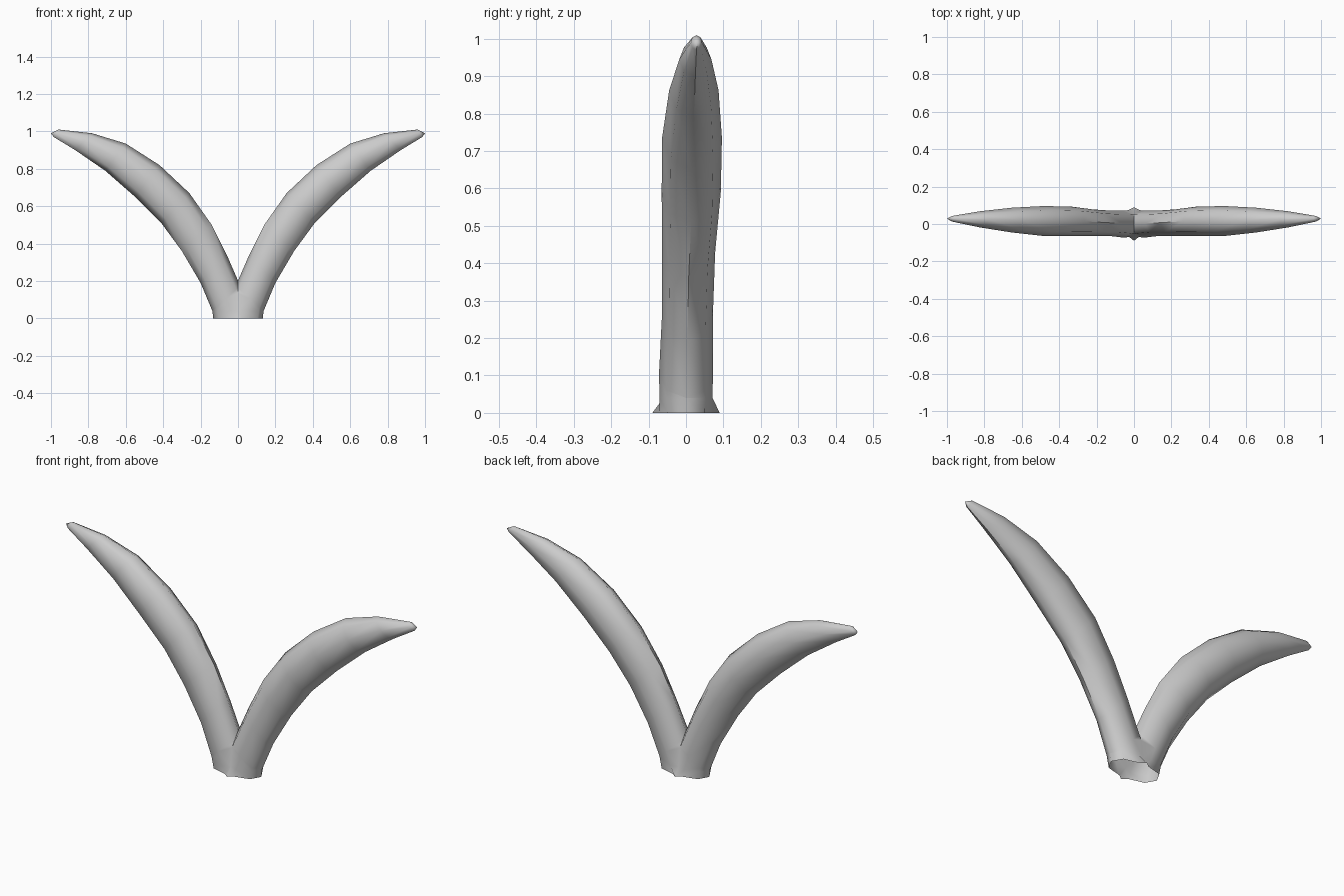
import bpy, bmesh, math
from mathutils import Vector

if "Cube" in bpy.data.objects:
    bpy.data.objects.remove(bpy.data.objects["Cube"])

# Cross-sections: lower edge (x, z), upper edge (x, z), y centre, y half-width
rings = [
    ((0.125, -0.06), (-0.09, 0.02), 0.000, 0.070),
    ((0.137, 0.04), (-0.012, 0.175), 0.000, 0.072),
    ((0.20, 0.19), (0.06, 0.34), 0.004, 0.068),
    ((0.30, 0.36), (0.14, 0.50), 0.007, 0.071),
    ((0.41, 0.51), (0.26, 0.67), 0.014, 0.079),
    ((0.55, 0.65), (0.42, 0.82), 0.016, 0.080),
    ((0.71, 0.79), (0.60, 0.935), 0.021, 0.066),
    ((0.87, 0.90), (0.78, 0.99), 0.025, 0.043),
    ((0.985, 0.97), (0.96, 1.01), 0.028, 0.015),
]
SIDES = 8

# Curved tapering tube for the right prong
bm = bmesh.new()
loops = []
for lo, up, yc, hw in rings:
    lo, up = Vector((lo[0], yc, lo[1])), Vector((up[0], yc, up[1]))
    mid, half = (lo + up) / 2, (up - lo) / 2
    loop = []
    for k in range(SIDES):
        a = 2 * math.pi * k / SIDES
        loop.append(bm.verts.new(mid + half * math.cos(a) + Vector((0, hw * math.sin(a), 0))))
    loops.append(loop)
for a, b in zip(loops, loops[1:]):
    for k in range(SIDES):
        n = (k + 1) % SIDES
        bm.faces.new((a[k], a[n], b[n], b[k]))

# Blunt tip
tip = bm.verts.new((1.0, 0.03, 0.99))
for k in range(SIDES):
    bm.faces.new((loops[-1][k], loops[-1][(k + 1) % SIDES], tip))


def cut(co, no, clear):
    bmesh.ops.bisect_plane(bm, geom=bm.verts[:] + bm.edges[:] + bm.faces[:],
                           plane_co=co, plane_no=no, clear_inner=clear)


# Trim at the centre and floor, leaving the base open
cut((0, 0, 0), (1, 0, 0), True)
cut((0, 0, 0), (0, 0, 1), True)
cut((0, 0, 0.04), (0, 0, 1), False)

# Small flare at the front and back of the base
for v in bm.verts:
    if abs(v.co.z) < 1e-4 and abs(v.co.x) < 1e-4:
        v.co.y = math.copysign(0.09, v.co.y)
bmesh.ops.triangulate(bm, faces=[f for f in bm.faces if len(f.verts) > 4])
bmesh.ops.recalc_face_normals(bm, faces=bm.faces[:])

me = bpy.data.meshes.new("forked_horns")
bm.to_mesh(me)
bm.free()
obj = bpy.data.objects.new("forked_horns", me)
bpy.context.collection.objects.link(obj)

# Left prong
mirror = obj.modifiers.new("mirror", 'MIRROR')
mirror.use_axis[0] = True
mirror.merge_threshold = 0.001
bpy.context.view_layer.objects.active = obj
obj.select_set(True)
bpy.ops.object.modifier_apply(modifier="mirror")
bpy.ops.object.shade_smooth_by_angle(angle=math.radians(60))
